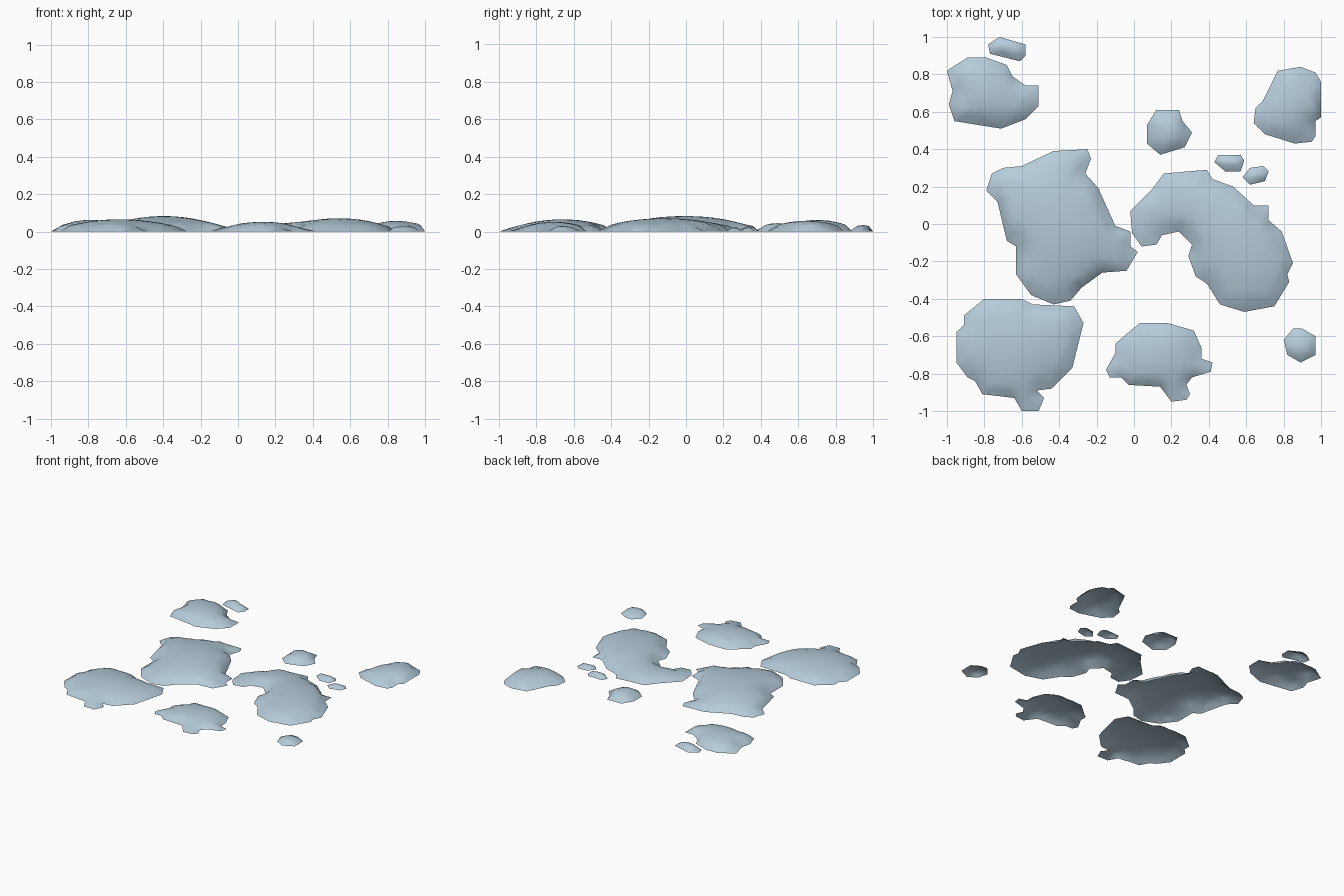
import bpy, bmesh
from mathutils import Vector
from mathutils.geometry import delaunay_2d_cdt, intersect_point_line

if "Cube" in bpy.data.objects:
    bpy.data.objects.remove(bpy.data.objects["Cube"])

mat = bpy.data.materials.new("pale blue grey")
mat.diffuse_color = (0.46, 0.60, 0.70, 1)
mat.use_nodes = True
mat.node_tree.nodes["Principled BSDF"].inputs["Base Color"].default_value = mat.diffuse_color


def edge_distance(p, ring):
    best = 9.0
    for a, b in zip(ring, ring[1:] + ring[:1]):
        q, t = intersect_point_line(p, a, b)
        q = a if t < 0 else b if t > 1 else q
        best = min(best, (p - Vector(q[:2])).length)
    return best


def mound(name, height, coords, step=0.045):
    """Low open dome over an irregular outline, pinned to the ground at its rim."""
    ring = [Vector(c) / 100 for c in zip(coords[::2], coords[1::2])]
    x0, x1 = min(p.x for p in ring), max(p.x for p in ring)
    y0, y1 = min(p.y for p in ring), max(p.y for p in ring)
    pts = list(ring)
    for j in range(int((y1 - y0) / step) + 1):
        for i in range(int((x1 - x0) / step) + 1):
            p = Vector((x0 + (i + 0.5 * (j % 2)) * step, y0 + (j + 0.5) * step))
            if edge_distance(p, ring) > step * 0.5:
                pts.append(p)
    vs, _, fs, *_ = delaunay_2d_cdt(pts, [], [list(range(len(ring)))], 1, 1e-5)

    bm = bmesh.new()
    verts = [bm.verts.new((v.x, v.y, 0)) for v in vs]
    for f in fs:
        face = bm.faces.new([verts[i] for i in f])
        face.smooth = True
    bmesh.ops.delete(bm, geom=[v for v in bm.verts if not v.link_faces], context='VERTS')
    bm.normal_update()
    for f in bm.faces:
        if f.normal.z < 0:
            f.normal_flip()

    # inflate like a membrane under even pressure
    inner = [(v, [e.other_vert(v) for e in v.link_edges])
             for v in bm.verts if not v.is_boundary]
    for _ in range(220):
        for v, near in inner:
            v.co.z = sum(n.co.z for n in near) / len(near) + step
    top = max((v.co.z for v in bm.verts), default=0) or 1
    for v in bm.verts:
        v.co.z = height * (v.co.z / top) ** 0.75

    me = bpy.data.meshes.new(name)
    bm.to_mesh(me)
    bm.free()
    me.materials.append(mat)
    ob = bpy.data.objects.new(name, me)
    bpy.context.collection.objects.link(ob)


# back row
mound("back_left_small_mound", 0.035,
      [-78, 96, -72, 100, -58, 96, -58, 90, -61, 87, -77, 91], 0.03)
mound("back_left_mound", 0.062,
      [-100, 82, -89, 89, -79, 89, -68, 85, -65, 79, -58, 74, -51, 74, -51, 63,
       -58, 56, -71, 51, -96, 55, -99, 64, -97, 71])
mound("back_middle_mound", 0.045,
      [7, 53, 12, 61, 24, 61, 26, 55, 31, 49, 27, 41, 14, 37, 7, 43], 0.035)
mound("back_right_mound", 0.057,
      [77, 82, 89, 84, 97, 81, 100, 76, 100, 57, 97, 55, 97, 47, 95, 44, 86, 43,
       70, 48, 64, 54, 65, 62, 69, 66])
mound("pebble_mound_a", 0.025,
      [43, 33, 45, 37, 57, 37, 59, 34, 57, 28, 49, 28], 0.025)
mound("pebble_mound_b", 0.022,
      [58, 25, 62, 30, 69, 31, 72, 28, 70, 23, 62, 21], 0.025)

# two large central mounds
mound("centre_left_mound", 0.083,
      [-79, 18, -76, 27, -70, 30, -60, 31, -43, 39, -25, 40, -23, 35, -26, 27,
       -19, 19, -10, -1, -2, -4, -2, -12, 2, -15, -4, -25, -17, -26, -28, -34,
       -34, -41, -43, -43, -55, -38, -63, -27, -63, -12, -68, -9, -73, 12])
mound("centre_right_mound", 0.071,
      [-2, 7, 10, 19, 16, 27, 39, 29, 42, 24, 53, 20, 64, 10, 72, 10, 72, 2,
       79, -4, 85, -21, 82, -27, 83, -31, 75, -44, 59, -47, 46, -43, 39, -32,
       33, -28, 29, -17, 31, -11, 24, -4, 15, -6, 12, -11, 4, -12, -1, -5])

# front row
mound("front_left_mound", 0.065,
      [-91, -49, -80, -40, -60, -40, -54, -43, -32, -44, -27, -53, -33, -77,
       -44, -88, -52, -89, -48, -93, -51, -100, -60, -100, -64, -93, -81, -91,
       -85, -84, -89, -82, -95, -74, -95, -58, -91, -54])
mound("front_middle_mound", 0.052,
      [-10, -64, -10, -69, -15, -78, -13, -82, -7, -82, -3, -86, 14, -87, 20, -95,
       28, -94, 30, -91, 28, -86, 31, -82, 41, -79, 42, -74, 36, -72, 36, -66,
       32, -57, 18, -53, 3, -53])
mound("front_right_mound", 0.03,
      [80, -62, 85, -56, 90, -56, 97, -60, 97, -70, 89, -74, 82, -70], 0.03)
